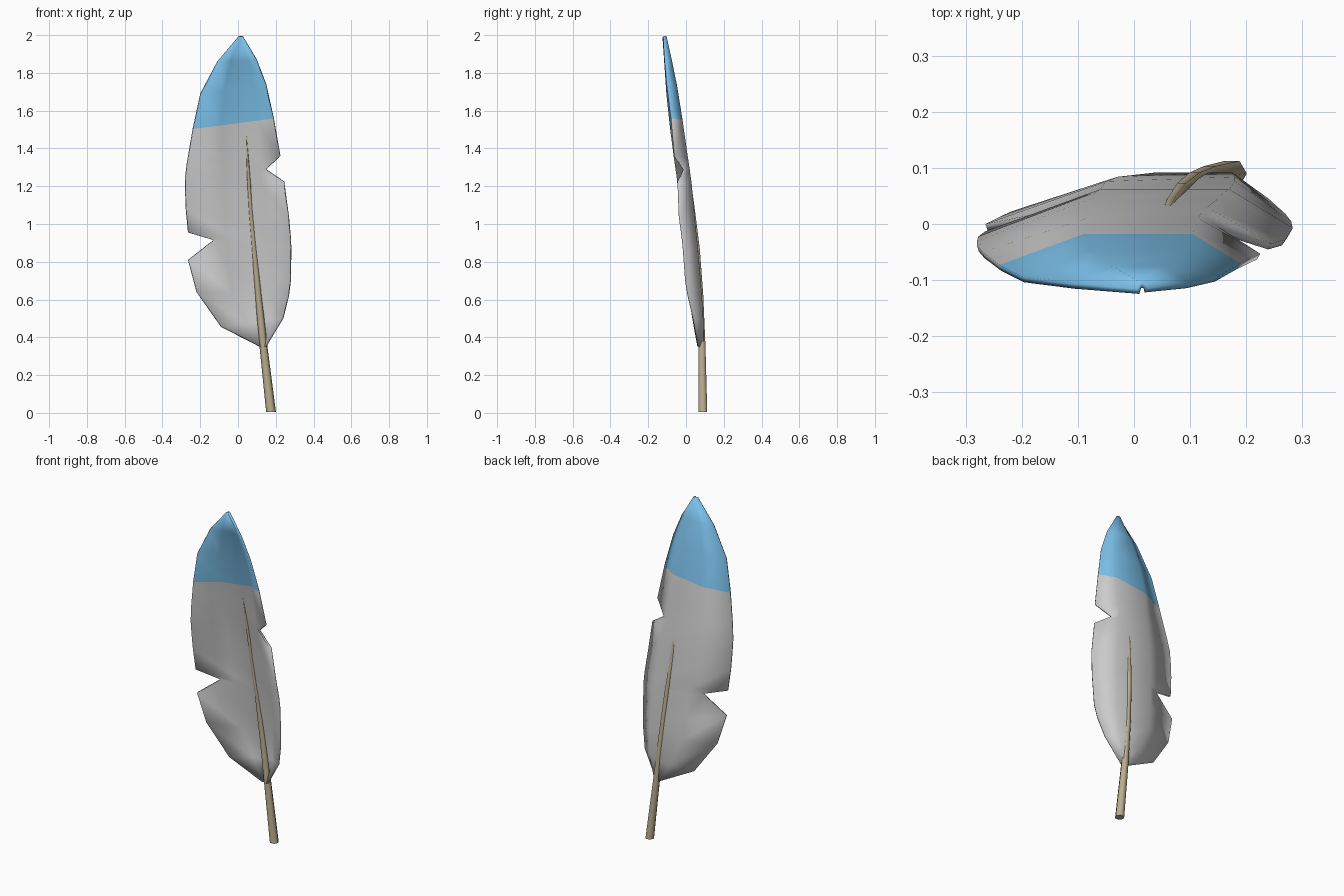
import bpy, bmesh, math
from mathutils import Vector


def material(name, rgb):
    m = bpy.data.materials.new(name)
    m.diffuse_color = (*rgb, 1)
    return m


def make_object(name, bm, mats, angle):
    bmesh.ops.recalc_face_normals(bm, faces=bm.faces)
    me = bpy.data.meshes.new(name)
    bm.to_mesh(me)
    bm.free()
    for m in mats:
        me.materials.append(m)
    ob = bpy.data.objects.new(name, me)
    bpy.context.collection.objects.link(ob)
    bpy.context.view_layer.objects.active = ob
    ob.select_set(True)
    bpy.ops.object.shade_smooth_by_angle(angle=math.radians(angle))
    ob.select_set(False)
    return ob


blue = material("blue", (0.20, 0.53, 0.82))
grey = material("grey", (0.78, 0.78, 0.75))
tan = material("tan", (0.50, 0.42, 0.28))

# Vane rows: left edge x, y, z | right edge x, y, z | inner left x, inner right x, back y
ROWS = [
    (0.004, -0.115, 1.995, 0.026, -0.113, 1.995, 0.010, 0.020, -0.103),
    (-0.11, -0.105, 1.86, 0.10, -0.105, 1.87, -0.04, 0.055, -0.075),
    (-0.20, -0.093, 1.69, 0.15, -0.093, 1.74, -0.075, 0.085, -0.047),
    (-0.24, -0.073, 1.505, 0.19, -0.070, 1.56, -0.09, 0.105, -0.018),
    (-0.27, -0.050, 1.33, 0.225, -0.053, 1.36, -0.085, 0.115, 0.010),
    (-0.28, -0.038, 1.25, 0.15, -0.005, 1.29, -0.08, 0.12, 0.020),
    (-0.28, -0.030, 1.17, 0.245, -0.035, 1.225, -0.08, 0.13, 0.030),
    (-0.277, -0.022, 1.08, 0.27, -0.028, 1.04, -0.075, 0.15, 0.045),
    (-0.265, -0.013, 0.955, 0.28, -0.013, 0.93, -0.07, 0.16, 0.056),
    (-0.13, 0.027, 0.915, 0.283, -0.007, 0.87, -0.06, 0.17, 0.062),
    (-0.265, 0.000, 0.81, 0.28, 0.005, 0.70, -0.05, 0.18, 0.076),
    (-0.22, 0.022, 0.64, 0.27, 0.018, 0.62, -0.03, 0.18, 0.084),
    (-0.09, 0.052, 0.455, 0.24, 0.045, 0.50, 0.04, 0.175, 0.092),
    (0.115, 0.070, 0.35, 0.15, 0.070, 0.35, 0.125, 0.142, 0.092),
]

# Cupped, notched vane with a blue tip
bm = bmesh.new()
grid = []
for lx, ly, lz, rx, ry, rz, a, b, back in ROWS:
    row = [Vector((lx, ly, lz))]
    for x in (a, b):
        t = (x - lx) / (rx - lx)
        row.append(Vector((x, back, lz + (rz - lz) * t)))
    row.append(Vector((rx, ry, rz)))
    grid.append([bm.verts.new(p) for p in row])
for i in range(len(grid) - 1):
    for j in range(3):
        f = bm.faces.new((grid[i][j], grid[i][j + 1], grid[i + 1][j + 1], grid[i + 1][j]))
        f.material_index = 0 if i < 3 else 1
vane = make_object("feather_vane", bm, [blue, grey], 40)
# Orient the faces to the back so the thickness grows towards the front
if sum(p.normal.y * p.area for p in vane.data.polygons) < 0:
    vane.data.flip_normals()
sol = vane.modifiers.new("thickness", "SOLIDIFY")
sol.thickness = 0.012
sol.offset = -1

# Tapered, gently curved quill: x, y, z, radius
PATH = [(0.175, 0.090, 0.004, 0.026), (0.135, 0.085, 0.35, 0.021),
        (0.108, 0.076, 0.62, 0.018), (0.085, 0.060, 0.87, 0.015),
        (0.066, 0.036, 1.08, 0.012), (0.055, 0.012, 1.27, 0.009),
        (0.040, -0.026, 1.54, 0.002)]
bm = bmesh.new()
rings = []
for x, y, z, r in PATH:
    rings.append([bm.verts.new((x + r * math.cos(k * math.pi / 3), y + r * math.sin(k * math.pi / 3), z))
                  for k in range(6)])
for lo, hi in zip(rings, rings[1:]):
    for k in range(6):
        n = (k + 1) % 6
        bm.faces.new((lo[k], lo[n], hi[n], hi[k]))
bm.faces.new(rings[0])
bm.faces.new(rings[-1])
make_object("quill", bm, [tan], 65)
